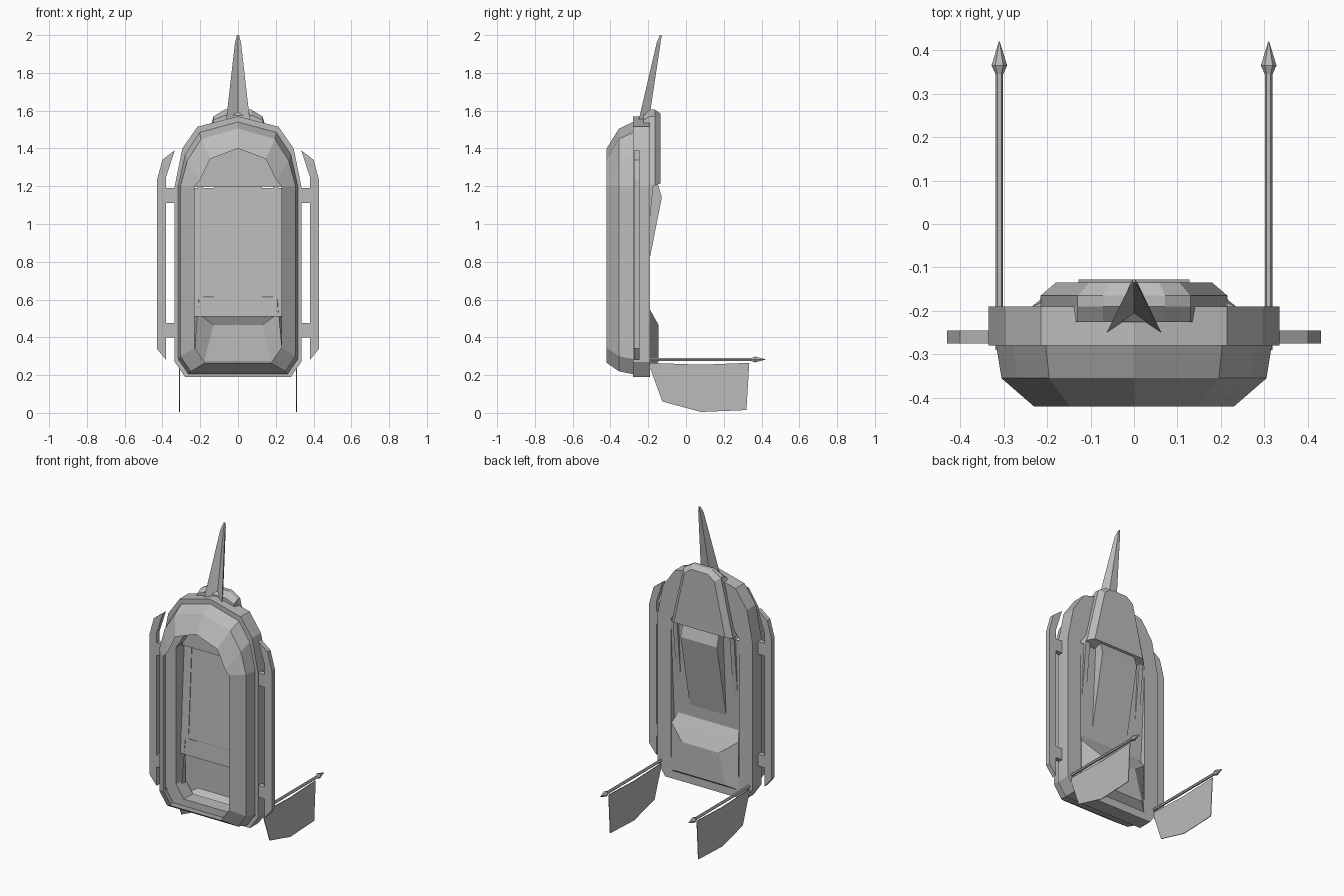
import bpy
import bmesh
from math import cos, sin, pi

cube = bpy.data.objects.get("Cube")
if cube:
    bpy.data.objects.remove(cube, do_unlink=True)

grey = bpy.data.materials.new("plain grey")
grey.use_nodes = True
tone = (0.5, 0.5, 0.5, 1)
grey.diffuse_color = tone
grey.node_tree.nodes["Principled BSDF"].inputs["Base Color"].default_value = tone


def loft(name, rings, cap_start=True, cap_end=True, wrap=False):
    """Skin closed rings of equal size into one flat-shaded object."""
    bm = bmesh.new()
    loops = [[bm.verts.new(p) for p in ring] for ring in rings]
    pairs = list(zip(loops, loops[1:]))
    if wrap:
        pairs.append((loops[-1], loops[0]))
    for a, b in pairs:
        for i in range(len(a)):
            j = (i + 1) % len(a)
            bm.faces.new((a[i], a[j], b[j], b[i]))
    if cap_start:
        bm.faces.new(loops[0][::-1])
    if cap_end:
        bm.faces.new(loops[-1])
    bmesh.ops.recalc_face_normals(bm, faces=bm.faces[:])
    mesh = bpy.data.meshes.new(name)
    bm.to_mesh(mesh)
    bm.free()
    mesh.materials.append(grey)
    obj = bpy.data.objects.new(name, mesh)
    bpy.context.collection.objects.link(obj)
    return obj


def mirrored(half):
    """Complete a right-hand outline of (x, z) points across x = 0."""
    return half + [(-x, z) for x, z in reversed(half) if x > 0]


def at_y(outline, y):
    return [(x, y, z) for x, z in outline]


def hull_ring(w, low, top, y):
    half = [(w - 0.055, low), (w, low + 0.08), (w, 1.2),
            (w * 0.88, top - 0.17), (w * 0.64, top - 0.055), (0, top)]
    return at_y(mirrored(half), y)


def slab_x(name, profile, x0, x1):
    """Extrude a (y, z) profile sideways."""
    return loft(name, [[(x, y, z) for y, z in profile] for x in (x0, x1)])


def slab_y(name, outline, y0, y1):
    """Extrude an (x, z) outline front to back."""
    return loft(name, [at_y(outline, y) for y in (y0, y1)])


# Hollow hull with its bevelled front rim and thick rear flange
loft("hull", [
    hull_ring(0.23, 0.265, 1.40, -0.42),
    hull_ring(0.305, 0.22, 1.505, -0.355),
    hull_ring(0.317, 0.205, 1.54, -0.28),
    hull_ring(0.335, 0.19, 1.57, -0.28),
    hull_ring(0.335, 0.19, 1.57, -0.19),
    hull_ring(0.24, 0.25, 1.41, -0.19),
    hull_ring(0.24, 0.25, 1.41, -0.28),
    hull_ring(0.315, 0.207, 1.535, -0.28),
    hull_ring(0.30, 0.225, 1.50, -0.355),
], False, False, wrap=True)

# Sloping floor with a raised centre tab
floor_half = [(0.24, 0.51), (0.24, 1.19), (0.125, 1.19), (0.125, 1.245)]
floor_outline = mirrored(floor_half)
loft("floor", [[(x, d - 0.235 + (z - 0.51) * 0.055, z) for x, z in floor_outline]
               for d in (0, 0.006)])

# Wedge and thin ribs behind the floor
slab_x("rear_wedge", [(-0.235, 0.6), (-0.128, 1.14), (-0.155, 1.235), (-0.195, 1.235)],
       -0.128, 0.128)

# Upper rear panel, bevelled toward the back
def panel_ring(bottom, shoulder, low, side, top, y):
    return at_y(mirrored([(bottom, low), (shoulder, side), (shoulder * 0.55, top), (0, top)]), y)


loft("upper_rear_panel", [
    panel_ring(0.235, 0.13, 1.195, 1.55, 1.575, -0.225),
    panel_ring(0.215, 0.13, 1.195, 1.57, 1.605, -0.19),
    panel_ring(0.215, 0.13, 1.205, 1.57, 1.605, -0.165),
    panel_ring(0.18, 0.105, 1.215, 1.55, 1.585, -0.135),
])


# Deep bowl at the lower back, open toward the front
def bowl_ring(top_w, top, low_w, low, y):
    return at_y([(low_w, low), (top_w, top), (-top_w, top), (-low_w, low)], y)


loft("lower_bowl", [
    bowl_ring(0.205, 0.62, 0.24, 0.24, -0.235),
    bowl_ring(0.235, 0.545, 0.235, 0.24, -0.19),
    bowl_ring(0.13, 0.465, 0.18, 0.27, -0.145),
], cap_start=False)


# Chevron fin rising from the top
def fin_ring(w, front, back, tip, z_front, z_back):
    return [(-w, front, z_front), (0, tip, z_back), (w, front, z_front),
            (w * 0.45, back, z_back), (-w * 0.45, back, z_back)]


loft("top_fin", [
    fin_ring(0.065, -0.255, -0.19, -0.205, 1.53, 1.59),
    fin_ring(0.016, -0.155, -0.133, -0.145, 1.96, 1.97),
    fin_ring(0.005, -0.138, -0.128, -0.133, 2.0, 2.0),
])

# Side rails, brackets, ribs and flags, once for each side
rail = [(0.335, 1.39), (0.40, 1.34), (0.43, 1.23), (0.43, 0.34),
        (0.38, 0.28), (0.38, 1.25)]
flag = [(-0.2, 0.265), (-0.125, 0.06), (0.08, 0.005), (0.32, 0.015),
        (0.335, 0.265), (0.08, 0.255)]
rib = [(-0.235, 0.6), (-0.172, 1.21), (-0.2, 1.21)]
pole_steps = [(-0.29, 0.009), (0.345, 0.009), (0.365, 0.018), (0.42, 0.001)]

for s, side in ((1, "left"), (-1, "right")):
    slab_y(side + "_rail", [(s * x, z) for x, z in rail], -0.275, -0.245)
    for part, z0, z1 in (("lower", 0.40, 0.475), ("upper", 1.11, 1.19)):
        box = [(s * 0.33, z0), (s * 0.385, z0), (s * 0.385, z1), (s * 0.33, z1)]
        slab_y(f"{side}_{part}_bracket", box, -0.275, -0.245)
    slab_x(side + "_rib", rib, s * 0.185, s * 0.215)
    slab_x(side + "_flag", flag, s * 0.308, s * 0.312)
    loft(side + "_flag_pole", [
        [(s * 0.31 + r * cos(k * pi / 3), y, 0.283 + r * sin(k * pi / 3)) for k in range(6)]
        for y, r in pole_steps])
